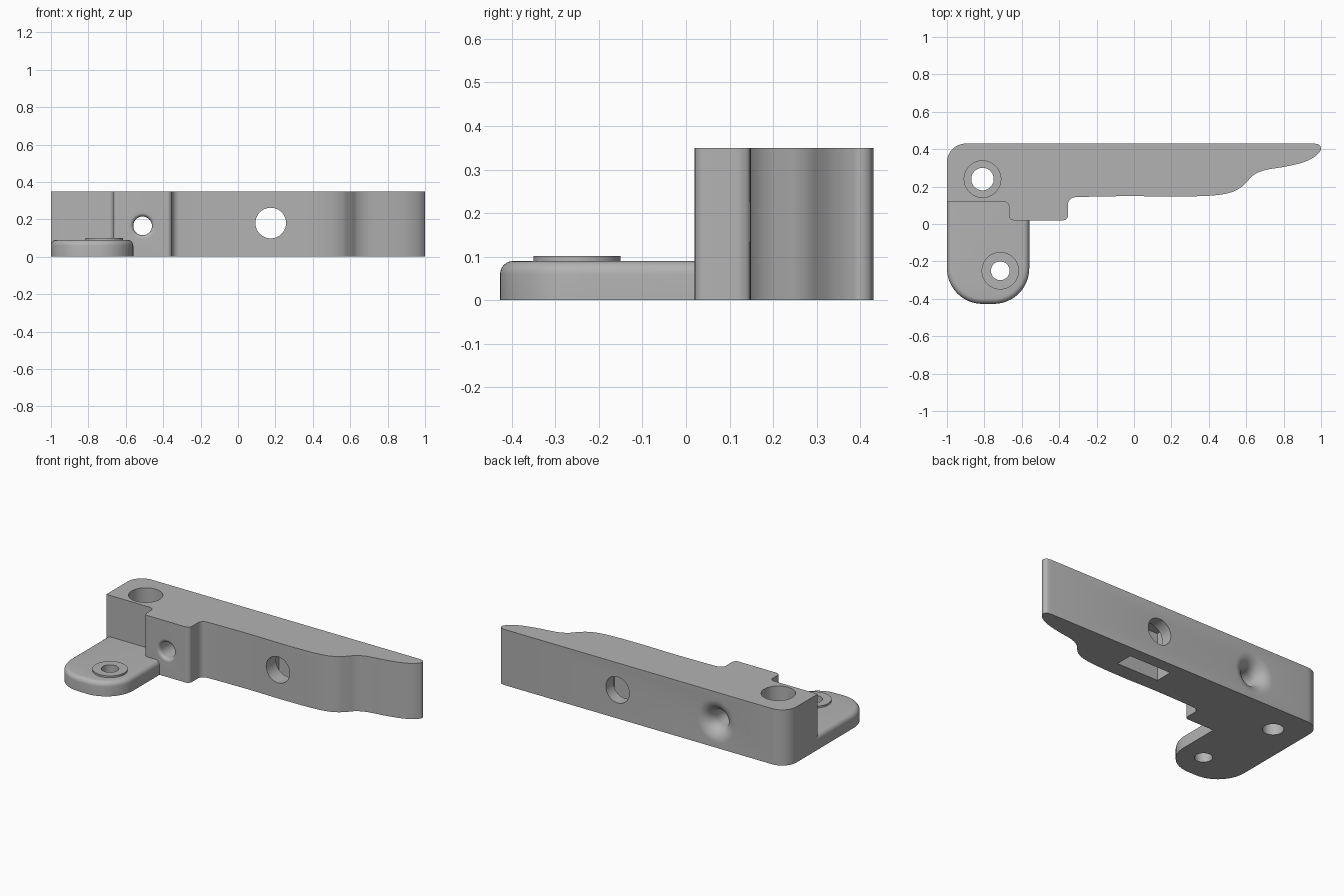
import bpy, bmesh, math
from mathutils import Vector, Matrix

old = bpy.data.objects.get("Cube")
if old:
    bpy.data.objects.remove(old, do_unlink=True)

GREY = (0.45, 0.45, 0.45, 1)
mat = bpy.data.materials.new("plain grey")
mat.use_nodes = True
mat.diffuse_color = GREY
mat.node_tree.nodes["Principled BSDF"].inputs["Base Color"].default_value = GREY


def to_object(name, bm):
    bmesh.ops.recalc_face_normals(bm, faces=bm.faces)
    mesh = bpy.data.meshes.new(name)
    bm.to_mesh(mesh)
    bm.free()
    mesh.materials.append(mat)
    obj = bpy.data.objects.new(name, mesh)
    bpy.context.collection.objects.link(obj)
    return obj


def rounded(corners, steps=10):
    """Outline from (x, y, radius) corners, each replaced by a tangent arc."""
    out = []
    for i, (x, y, r) in enumerate(corners):
        p = Vector((x, y))
        if r == 0:
            out.append(p)
            continue
        a = (Vector(corners[i - 1][:2]) - p).normalized()
        b = (Vector(corners[(i + 1) % len(corners)][:2]) - p).normalized()
        half = a.angle(b) / 2
        centre = p + (a + b).normalized() * r / math.sin(half)
        start = p + a * r / math.tan(half) - centre
        end = p + b * r / math.tan(half) - centre
        sweep = math.pi - 2 * half
        for k in range(steps + 1):
            t = k / steps
            out.append(centre + (start * math.sin((1 - t) * sweep)
                                 + end * math.sin(t * sweep)) / math.sin(sweep))
    return out


def spline(points, steps=8):
    """Smooth curve through the points."""
    p = [Vector(q) for q in points]
    p = [2 * p[0] - p[1]] + p + [2 * p[-1] - p[-2]]
    out = []
    for a, b, c, d in zip(p, p[1:], p[2:], p[3:]):
        for k in range(steps):
            t = k / steps
            out.append(0.5 * (2 * b + (c - a) * t + (2 * a - 5 * b + 4 * c - d) * t * t
                              + (3 * b - a - 3 * c + d) * t ** 3))
    return out + [p[-2]]


def prism(name, outline, z0, z1, top_round=0, skip_y=None):
    bm = bmesh.new()
    base = bm.faces.new([bm.verts.new((p.x, p.y, z0)) for p in outline])
    grown = bmesh.ops.extrude_face_region(bm, geom=[base])["geom"]
    verts = [g for g in grown if isinstance(g, bmesh.types.BMVert)]
    bmesh.ops.translate(bm, verts=verts, vec=(0, 0, z1 - z0))
    if top_round:
        rim = [e for e in bm.edges if all(v.co.z > z1 - 1e-5 for v in e.verts)
               and not all(v.co.y > skip_y for v in e.verts)]
        bmesh.ops.bevel(bm, geom=rim, offset=top_round, segments=6,
                        profile=0.5, affect='EDGES')
    return to_object(name, bm)


def lathe(name, profile, matrix, sides=56):
    """Closed solid of revolution from (radius, height) points."""
    bm = bmesh.new()
    rings = []
    for r, h in profile:
        rings.append([bm.verts.new((r * math.cos(math.tau * i / sides),
                                    r * math.sin(math.tau * i / sides), h))
                      for i in range(sides)])
    for a, b in zip(rings, rings[1:]):
        for i in range(sides):
            j = (i + 1) % sides
            bm.faces.new((a[i], a[j], b[j], b[i]))
    bm.faces.new(rings[0])
    bm.faces.new(rings[-1])
    bm.transform(matrix)
    return to_object(name, bm)


def combine(body, tool, operation):
    mod = body.modifiers.new(tool.name, 'BOOLEAN')
    mod.operation, mod.solver, mod.object = operation, 'EXACT', tool
    bpy.context.view_layer.objects.active = body
    bpy.ops.object.modifier_apply(modifier=mod.name)
    bpy.data.objects.remove(tool, do_unlink=True)


H = 0.35
TAB = 0.09

# Lever bar: stepped mounting end, then a curved front edge swept to the tip
grip = spline([(-0.2, 0.147), (0.0, 0.149), (0.2, 0.146), (0.4, 0.151), (0.5, 0.164),
               (0.56, 0.188), (0.6, 0.222), (0.64, 0.262), (0.7, 0.288), (0.8, 0.305),
               (0.9, 0.328), (0.96, 0.356), (0.99, 0.382), (1.0, 0.402), (0.99, 0.423),
               (0.965, 0.43)])
step = rounded([(-0.9, 0.43, 0), (-1, 0.43, 0.1), (-1, 0.12, 0), (-0.668, 0.12, 0.03),
                (-0.668, 0.02, 0.025), (-0.353, 0.02, 0.025), (-0.353, 0.142, 0.04),
                (-0.2, 0.147, 0)])
bar = prism("lever_bar", [*step[1:-1], *grip], 0, H)

# Mounting tab with a rounded upper rim, and the raised washer boss
tab_outline = rounded([(-1, 0.12, 0), (-1, -0.427, 0.19), (-0.56, -0.427, 0.19),
                       (-0.56, 0.12, 0)], 16)
combine(bar, prism("mounting_tab", tab_outline, 0, TAB, 0.03, 0.1), 'UNION')
boss_at = Matrix.Translation((-0.715, -0.25, 0))
combine(bar, lathe("boss", [(0.1, 0.03), (0.1, 0.101)], boss_at), 'UNION')

# Vertical screw holes, one counterbored
combine(bar, lathe("boss_hole", [(0.05, -0.1), (0.05, 0.2)], boss_at), 'DIFFERENCE')
bore = [(0.06, -0.1), (0.06, 0.1), (0.098, 0.1), (0.098, 0.5)]
combine(bar, lathe("counterbore", bore, Matrix.Translation((-0.81, 0.24, 0))), 'DIFFERENCE')

# Cross hole through the middle, and the pocket opening underneath it
along_y = Matrix.Rotation(-math.pi / 2, 4, 'X')
combine(bar, lathe("cross_hole", [(0.082, 0), (0.082, 0.6)],
                   Matrix.Translation((0.175, 0, 0.18)) @ along_y), 'DIFFERENCE')
pocket = rounded([(0.035, 0.245, 0), (0.325, 0.245, 0), (0.325, 0.355, 0), (0.035, 0.355, 0)])
combine(bar, prism("pocket", pocket, -0.1, 0.3), 'DIFFERENCE')

# Cable hole flared at both mouths, wide at the back
R, SMALL, WIDE = 0.05, 0.02, 0.085
quarter = [math.pi / 2 * k / 10 for k in range(11)]
flare = [(R + SMALL, -0.1)]
flare += [(R + SMALL * (1 - math.sin(a)), 0.02 + SMALL * (1 - math.cos(a)))
          for a in reversed(quarter)][::-1]
flare += [(R + WIDE * (1 - math.cos(a)), 0.43 - WIDE * (1 - math.sin(a))) for a in quarter]
flare += [(R + WIDE, 0.6)]
combine(bar, lathe("cable_hole", flare,
                   Matrix.Translation((-0.51, 0, 0.165)) @ along_y), 'DIFFERENCE')

# Smooth curved walls, crisp edges
bpy.ops.object.select_all(action='DESELECT')
bar.select_set(True)
bpy.context.view_layer.objects.active = bar
bpy.ops.object.shade_smooth_by_angle(angle=math.radians(30))
